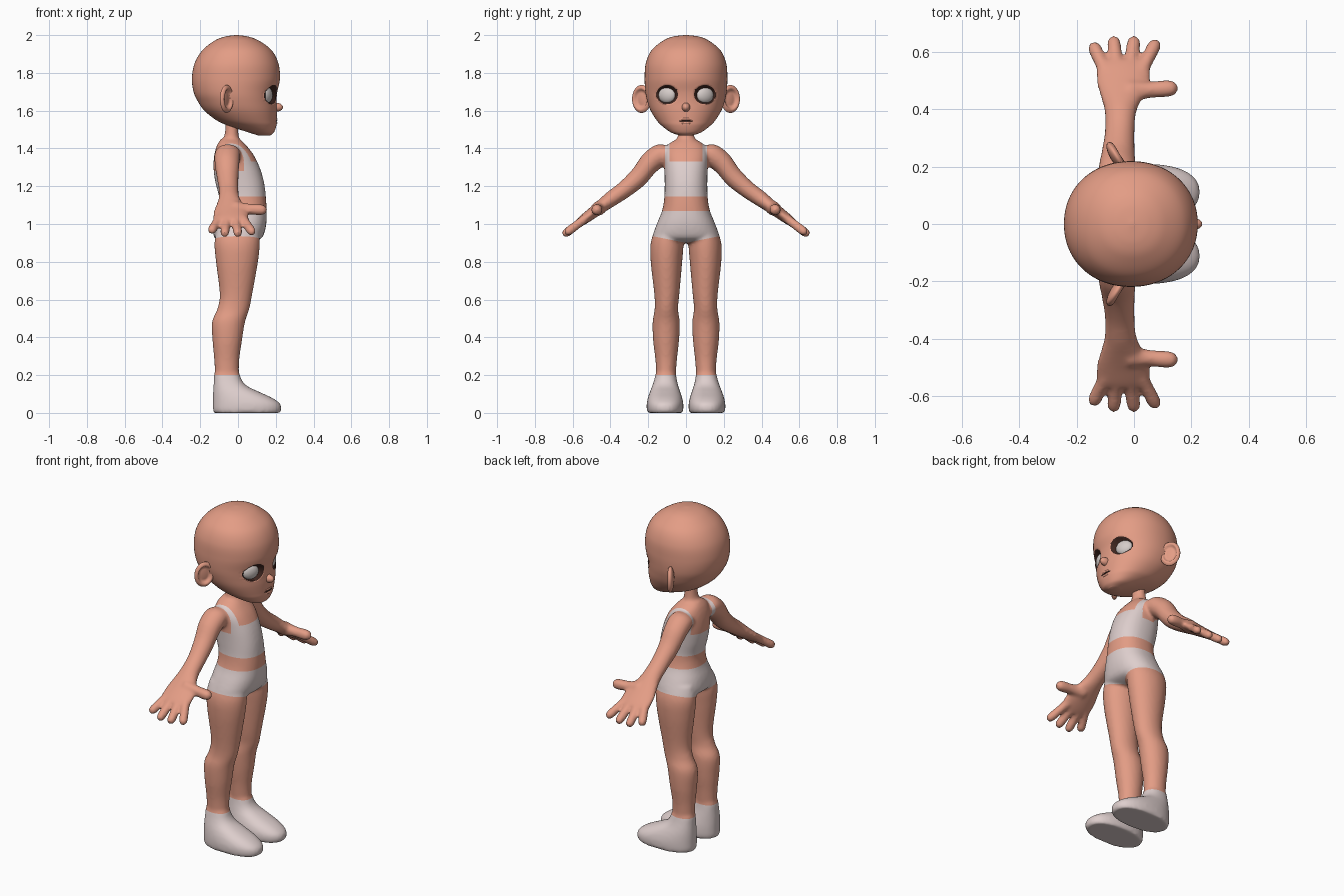
import bpy, bmesh, math
from mathutils import Vector, Matrix

if "Cube" in bpy.data.objects:
    bpy.data.objects.remove(bpy.data.objects["Cube"])


def material(name, rgb):
    m = bpy.data.materials.new(name)
    m.diffuse_color = (*rgb, 1)
    m.use_nodes = True
    m.node_tree.nodes["Principled BSDF"].inputs["Base Color"].default_value = m.diffuse_color
    return m


SKIN = material("skin", (0.77, 0.335, 0.235))
CLOTH = material("pale cloth", (0.73, 0.62, 0.61))
DARK = material("dark brown", (0.05, 0.02, 0.015))
WHITE = material("eye white", (0.66, 0.60, 0.58))


def spline(rows, steps):
    """Smoothly interpolate rows of numbers."""
    out = []
    for i in range(len(rows) - 1):
        a, b, c, d = (rows[max(i - 1, 0)], rows[i], rows[i + 1], rows[min(i + 2, len(rows) - 1)])
        for k in range(steps):
            t = k / steps
            out.append([q + 0.5 * t * (r - p + t * (2 * p - 5 * q + 4 * r - s + t * (3 * (q - r) + s - p)))
                        for p, q, r, s in zip(a, b, c, d)])
    return out + [list(rows[-1])]


def loft(bm, rows, u, v, n=32, power=2.0, steps=6):
    """Closed tube; each row is centre x, y, z and radii along u and v."""
    rings = []
    for x, y, z, ru, rv in spline(rows, steps):
        ring = []
        for k in range(n):
            c, s = math.cos(math.tau * k / n), math.sin(math.tau * k / n)
            cu = math.copysign(abs(c) ** (2 / power), c) * max(ru, 0.002)
            sv = math.copysign(abs(s) ** (2 / power), s) * max(rv, 0.002)
            ring.append(bm.verts.new(Vector((x, y, z)) + u * cu + v * sv))
        rings.append(ring)
    for a, b in zip(rings, rings[1:]):
        for k in range(n):
            bm.faces.new((a[k], a[(k + 1) % n], b[(k + 1) % n], b[k]))
    bm.faces.new(rings[0])
    bm.faces.new(rings[-1])


X, Y = Vector((1, 0, 0)), Vector((0, 1, 0))


def upright(bm, rows, side=1, **kw):
    """Loft of level slices given as z, back x, front x, inner y, outer y."""
    loft(bm, [((b + f) / 2, side * (i + o) / 2, z, (f - b) / 2, (o - i) / 2)
              for z, b, f, i, o in rows], X, Y, **kw)


def finish(bm, name, mats):
    bmesh.ops.recalc_face_normals(bm, faces=bm.faces)
    me = bpy.data.meshes.new(name)
    for m in mats:
        me.materials.append(m)
    for f in bm.faces:
        f.smooth = True
    bm.to_mesh(me)
    bm.free()
    ob = bpy.data.objects.new(name, me)
    bpy.context.collection.objects.link(ob)
    return ob


# ---- body: overlapping lofts fused into one skin ----
bm = bmesh.new()
torso = [(1.45, -.09, .01, .048), (1.42, -.11, .04, .095), (1.37, -.125, .08, .117),
         (1.30, -.13, .115, .115), (1.22, -.12, .138, .113), (1.14, -.10, .148, .115),
         (1.07, -.105, .152, .127), (1.00, -.125, .15, .155), (.94, -.13, .135, .175),
         (.915, -.11, .11, .16), (.90, -.05, .06, .09)]
upright(bm, [(z, b, f, -w, w) for z, b, f, w in torso], power=2.3)
upright(bm, [(1.36, -.1, .02, -.06, .06), (1.42, -.09, .015, -.055, .055),
             (1.48, -.07, .002, -.042, .042), (1.57, -.065, .005, -.038, .038)])
leg = [(.98, -.11, .11, .03, .16), (.90, -.125, .116, .014, .187), (.80, -.117, .106, .02, .187),
       (.63, -.097, .076, .035, .168), (.55, -.11, .06, .042, .166), (.48, -.138, .037, .033, .177),
       (.38, -.135, .021, .037, .174), (.28, -.126, .007, .048, .162), (.18, -.122, .005, .055, .157),
       (.08, -.12, .005, .06, .15)]
shoe = [(.205, -.127, .009, .053, .161), (.17, -.128, .022, .047, .17), (.14, -.13, .052, .04, .18),
        (.11, -.132, .115, .03, .192), (.08, -.133, .18, .02, .202), (.05, -.133, .222, .014, .208),
        (.02, -.133, .23, .014, .208), (0, -.128, .222, .018, .204)]
arm = [(-.05, .06, 1.375, .05, .05), (-.055, .12, 1.372, .068, .06), (-.058, .19, 1.325, .066, .058),
       (-.055, .25, 1.25, .058, .053), (-.05, .32, 1.187, .052, .046), (-.047, .39, 1.137, .055, .042),
       (-.043, .44, 1.10, .072, .036), (-.038, .49, 1.062, .092, .031), (-.038, .54, 1.025, .095, .027),
       (-.037, .565, 1.006, .08, .022)]
# finger base x, y, tip x, y and radius
fingers = [(-.10, .53, -.145, .63, .027), (-.06, .54, -.072, .652, .027),
           (-.015, .54, .002, .652, .027), (.025, .53, .08, .64, .027), (-.02, .462, .153, .475, .033)]


def hand_point(x, y):
    return Vector((x, y, 1.085 - (y - .46) * .76))


for s in (1, -1):
    upright(bm, leg, s)
    upright(bm, shoe, s, power=2.3)
    normal = Vector((0, .6 * s, .8))
    loft(bm, [(x, y * s, z, a, b) for x, y, z, a, b in arm], X, normal)
    for bx, by, tx, ty, r in fingers:
        a, b = hand_point(bx, by), hand_point(tx, ty)
        a.y, b.y = a.y * s, b.y * s
        base = 1.25 if r > .03 else .9
        rows = [(*a.lerp(b, t), r * k, r * k) for t, k in
                ((0, base), (.4, .88), (.75, .92), (.9, .8), (.97, .55), (1, .2))]
        loft(bm, rows, (b - a).cross(normal).normalized(), normal, n=16, steps=3)
body = finish(bm, "body", [SKIN, CLOTH])
mod = body.modifiers.new("fuse", 'REMESH')
mod.mode, mod.voxel_size, mod.use_smooth_shade = 'VOXEL', 0.009, True
mod = body.modifiers.new("soften", 'SMOOTH')
mod.factor, mod.iterations = 0.5, 8
fused = bpy.data.meshes.new_from_object(body.evaluated_get(bpy.context.evaluated_depsgraph_get()))
body.modifiers.clear()
fused.materials.clear()
for m in (SKIN, CLOTH):
    fused.materials.append(m)

# ---- garments: cut the skin along their edges, then colour by position ----
bm = bmesh.new()
bm.from_mesh(fused)
cuts = [((0, 0, z), (0, 0, 1)) for z in (.2, 1.07, 1.145, 1.28, 1.33)]
cuts += [((0, y, 0), (0, 1, 0)) for y in (-.11, -.088, .088, .11)]
cuts += [((0, 0, .90), (0, -.2 * s, 1)) for s in (1, -1)]
for co, no in cuts:
    bmesh.ops.bisect_plane(bm, geom=bm.verts[:] + bm.edges[:] + bm.faces[:],
                           plane_co=co, plane_no=no, dist=1e-5)
for f in bm.faces:
    x, y, z = f.calc_center_median()
    y = abs(y)
    shoes = z < .2
    briefs = .90 + .2 * y < z < 1.07 and y < .22
    top = 1.145 < z < (1.33 if x > .03 else 1.28) and y < .135
    strap = .088 < y < .11 and 1.28 <= z < 1.46
    f.material_index = int(shoes or briefs or top or strap)
    f.smooth = True
bm.to_mesh(fused)
bm.free()
body.data = fused

# ---- head with recessed dark eye sockets ----
bm = bmesh.new()
head = [(1.468, .11, .17, .03), (1.485, .055, .19, .08), (1.52, -.05, .203, .128),
        (1.55, -.115, .205, .156), (1.60, -.178, .206, .187), (1.65, -.213, .204, .205),
        (1.70, -.235, .208, .215), (1.77, -.244, .222, .219), (1.85, -.23, .214, .213),
        (1.92, -.188, .178, .182), (1.97, -.125, .112, .122), (1.992, -.07, .055, .07),
        (2.0, -.015, .0, .008)]
upright(bm, [(z, b, f, -w, w) for z, b, f, w in head], n=128, power=2.1, steps=9)


def eye_mask(p):
    return ((abs(p.y) - .1) / .057) ** 2 + ((p.z - 1.685) / .051) ** 2 if p.x > 0 else 9


for v in bm.verts:  # snap nearby points onto the eye outline
    e = eye_mask(v.co)
    if .8 < e < 1.2:
        cy = math.copysign(.1, v.co.y)
        v.co.y = cy + (v.co.y - cy) / math.sqrt(e)
        v.co.z = 1.685 + (v.co.z - 1.685) / math.sqrt(e)
for f in bm.faces:
    f.material_index = int(eye_mask(f.calc_center_median()) < 1)
for v in bm.verts:
    v.co.x -= .035 * math.sqrt(max(0, 1 - eye_mask(v.co)))
finish(bm, "head", [SKIN, DARK])


# ---- small face parts ----
def ellipsoid(name, loc, radii, mat, turn=0, mirror=False, dent=0):
    bm = bmesh.new()
    bmesh.ops.create_uvsphere(bm, u_segments=40, v_segments=24, radius=1)
    for v in bm.verts:
        r = math.hypot(v.co.x, v.co.z)
        if v.co.y < 0 and r < .75:
            v.co.y += dent * min(1, (.75 - r) / .2)
    bm.transform(Matrix.Translation(loc) @ Matrix.Rotation(math.radians(turn), 4, 'Z')
                 @ Matrix.Diagonal((*radii, 1)))
    ob = finish(bm, name, [mat])
    if mirror:
        m = ob.modifiers.new("mirror", 'MIRROR')
        m.use_axis = (False, True, False)
        m.use_mirror_merge = False


ellipsoid("eyes", (.152, .1, 1.682), (.026, .049, .043), WHITE, 27, True)
ellipsoid("ears", (-.06, .235, 1.662), (.058, .022, .074), SKIN, 122, True, dent=1.0)
ellipsoid("nose", (.2, 0, 1.618), (.038, .022, .024), SKIN)
ellipsoid("mouth", (.198, 0, 1.546), (.0105, .04, .005), DARK)
ellipsoid("upper_lip", (.196, 0, 1.555), (.0125, .036, .009), SKIN)
ellipsoid("lower_lip", (.196, 0, 1.535), (.0125, .032, .009), SKIN)
